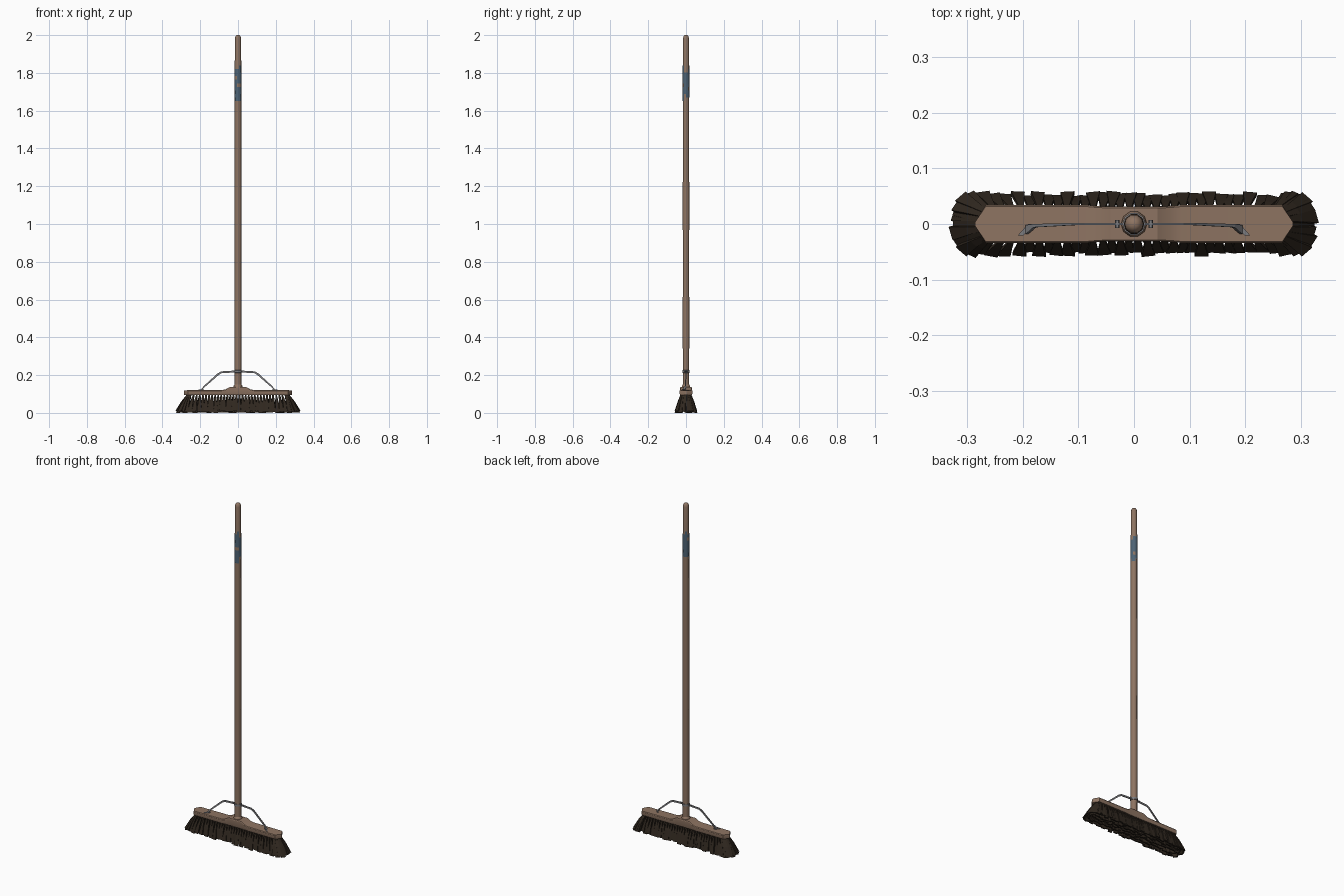
import bpy, bmesh, math, random
from mathutils import Vector

if "Cube" in bpy.data.objects:
    bpy.data.objects.remove(bpy.data.objects["Cube"])

random.seed(4)


def material(name, rgb):
    m = bpy.data.materials.new(name)
    m.diffuse_color = (*rgb, 1)
    m.use_nodes = True
    m.node_tree.nodes["Principled BSDF"].inputs["Base Color"].default_value = m.diffuse_color
    return m


WOOD = material("brown wood", (0.27, 0.175, 0.122))
BRISTLE = material("dark bristle", (0.030, 0.021, 0.014))
METAL = material("grey metal", (0.20, 0.20, 0.21))
BLUE = material("worn blue paint", (0.075, 0.125, 0.175))


def finish(bm, name, mat, smooth=None):
    bmesh.ops.recalc_face_normals(bm, faces=bm.faces)
    me = bpy.data.meshes.new(name)
    bm.to_mesh(me)
    bm.free()
    ob = bpy.data.objects.new(name, me)
    bpy.context.collection.objects.link(ob)
    me.materials.append(mat)
    if smooth:
        bpy.context.view_layer.objects.active = ob
        ob.select_set(True)
        bpy.ops.object.shade_smooth_by_angle(angle=math.radians(smooth))
        ob.select_set(False)
    return ob


def skin(bm, rings, caps=True):
    """Bridge a list of equal-length point rings."""
    vr = [[bm.verts.new(p) for p in r] for r in rings]
    n = len(vr[0])
    for a, b in zip(vr, vr[1:]):
        for i in range(n):
            j = (i + 1) % n
            bm.faces.new((a[i], a[j], b[j], b[i]))
    if caps:
        bm.faces.new(vr[0])
        bm.faces.new(vr[-1])


def circle(r, z, n=10):
    return [(r * math.cos(2 * math.pi * i / n), r * math.sin(2 * math.pi * i / n), z)
            for i in range(n)]


def lathe(name, profile, mat, n=10, smooth=50):
    bm = bmesh.new()
    skin(bm, [circle(r, z, n) for r, z in profile])
    return finish(bm, name, mat, smooth)


# Long wooden handle with a rounded top, and the collar it sits in
lathe("handle", [(0.0175, 0.11), (0.0185, 0.5), (0.0175, 0.78), (0.0185, 1.1), (0.0175, 1.4),
                 (0.0175, 1.7), (0.017, 1.98), (0.014, 1.993), (0.007, 2.0)], WOOD)
lathe("handle_collar", [(0.024, 0.13), (0.023, 0.143), (0.0185, 0.15)], WOOD)

# Worn blue paint band near the top of the handle, ragged at both ends
bm = bmesh.new()
skin(bm, [circle(0.0186, 1.65 + 0.019 * k) for k in range(11)], caps=False)
worn = []
for f in bm.faces:
    t = abs(f.calc_center_median().z - 1.745) / 0.095
    if random.random() < 0.08 + 0.55 * t ** 3:
        worn.append(f)
bmesh.ops.delete(bm, geom=worn, context='FACES')
finish(bm, "paint_band", BLUE, 50)

# Wooden head: pointed ends and a raised boss in the middle
bm = bmesh.new()
rings = []
stations = [(0.285, 0.004, 0.119), (0.266, 0.034, 0.120), (0.085, 0.034, 0.121),
            (0.065, 0.032, 0.125), (0.042, 0.031, 0.138)]
stations = [(-x, w, z) for x, w, z in stations] + stations[::-1]
for x, w, top in stations:
    b = w * 0.92
    rings.append([(x, -b, 0.095), (x, b, 0.095), (x, w, 0.101), (x, w, top - 0.004),
                  (x, b, top), (x, -b, top), (x, -w, top - 0.004), (x, -w, 0.101)])
skin(bm, rings)
finish(bm, "broom_head", WOOD, 25)


# Bristles: flat tufts that widen and curve outward toward the floor
def tuft(bm, base, foot, out, half, thick):
    base, foot = Vector(base), Vector(foot)
    out = Vector(out).normalized()
    side = Vector((-out.y, out.x, 0))
    rings = []
    for t, spread, w in ((0, 0, 0.28), (0.45, 0.52, 0.62), (1, 1, 1)):
        c = base.lerp(foot, spread)
        c.z = base.z + (foot.z - base.z) * t
        s, o = side * half * w, out * thick * (0.5 + 0.5 * w)
        rings.append([c - s - o, c + s - o, c + s + o, c - s + o])
    skin(bm, rings)


def jit(a):
    return random.uniform(-a, a)


bm = bmesh.new()
COUNT = 32
for row in (-1, -0.5, 0, 0.5, 1):
    for i in range(COUNT):
        x = -0.25 + 0.5 * i / (COUNT - 1)
        flare = max(0, abs(x) - 0.18) / 0.07 * 0.025 * (1 if x > 0 else -1)
        y = row * 0.026
        out = (flare * 6 + jit(0.12), row if row else 1, 0)
        tuft(bm, (x, y, 0.098),
             (x + flare + jit(0.004), row * 0.051 + jit(0.004), random.uniform(0, 0.012)),
             out, 0.0125, 0.0035)
# fanned ends
for sx in (-1, 1):
    for layer, n in ((1, 11), (0.55, 6)):
        for i in range(n):
            a = math.radians(-82 + 164 * i / (n - 1))
            c, s = math.cos(a), math.sin(a)
            k = 0.9 + 0.14 * abs(math.sin(2 * a))
            tuft(bm, (sx * (0.25 + 0.018 * c * layer), 0.026 * s * layer, 0.098),
                 (sx * (0.274 + 0.052 * c * layer * k + jit(0.003)),
                  0.057 * s * layer * k + jit(0.003), random.uniform(0, 0.012)),
                 (sx * c, s, 0), 0.0125, 0.0035)
low = min(v.co.z for v in bm.verts)
bmesh.ops.translate(bm, vec=(0, 0, -low), verts=bm.verts)
finish(bm, "bristles", BRISTLE)

# Metal brace: two bent flat arms ending in twisted feet, and a clamp ring
for sx, label in ((-1, "left"), (1, "right")):
    bm = bmesh.new()
    # x, y, z, half thickness in y, half height across the bar
    path = [(0.018, 0, 0.219, 0.002, 0.005), (0.088, 0, 0.215, 0.002, 0.005),
            (0.105, 0, 0.205, 0.002, 0.005), (0.178, -0.003, 0.140, 0.003, 0.004),
            (0.192, -0.010, 0.124, 0.008, 0.003)]
    rings = []
    for i, (x, y, z, hy, hz) in enumerate(path):
        p, q = path[max(i - 1, 0)], path[min(i + 1, len(path) - 1)]
        d = Vector((q[0] - p[0], q[2] - p[2])).normalized()
        nx, nz = -d.y * hz, d.x * hz
        rings.append([(sx * (x - nx), y - hy, z - nz), (sx * (x + nx), y - hy, z + nz),
                      (sx * (x + nx), y + hy, z + nz), (sx * (x - nx), y + hy, z - nz)])
    skin(bm, rings)
    finish(bm, label + "_brace_arm", METAL)
    # slanted foot plate lying on the head
    bm = bmesh.new()
    skin(bm, [[(sx * x, y, z) for x, y in
               ((0.180, 0.0), (0.190, 0.0), (0.209, -0.021), (0.199, -0.021))]
              for z in (0.119, 0.1235)])
    finish(bm, label + "_brace_foot", METAL)
    # clamp bolt
    bm = bmesh.new()
    skin(bm, [[(sx * 0.030 + 0.004 * math.cos(k * math.pi / 3), y,
                0.219 + 0.004 * math.sin(k * math.pi / 3)) for k in range(6)]
              for y in (-0.007, 0.007)])
    finish(bm, label + "_clamp_bolt", METAL)

lathe("clamp_ring", [(0.0185, 0.212), (0.0208, 0.213), (0.0208, 0.225), (0.0185, 0.226)], METAL)
